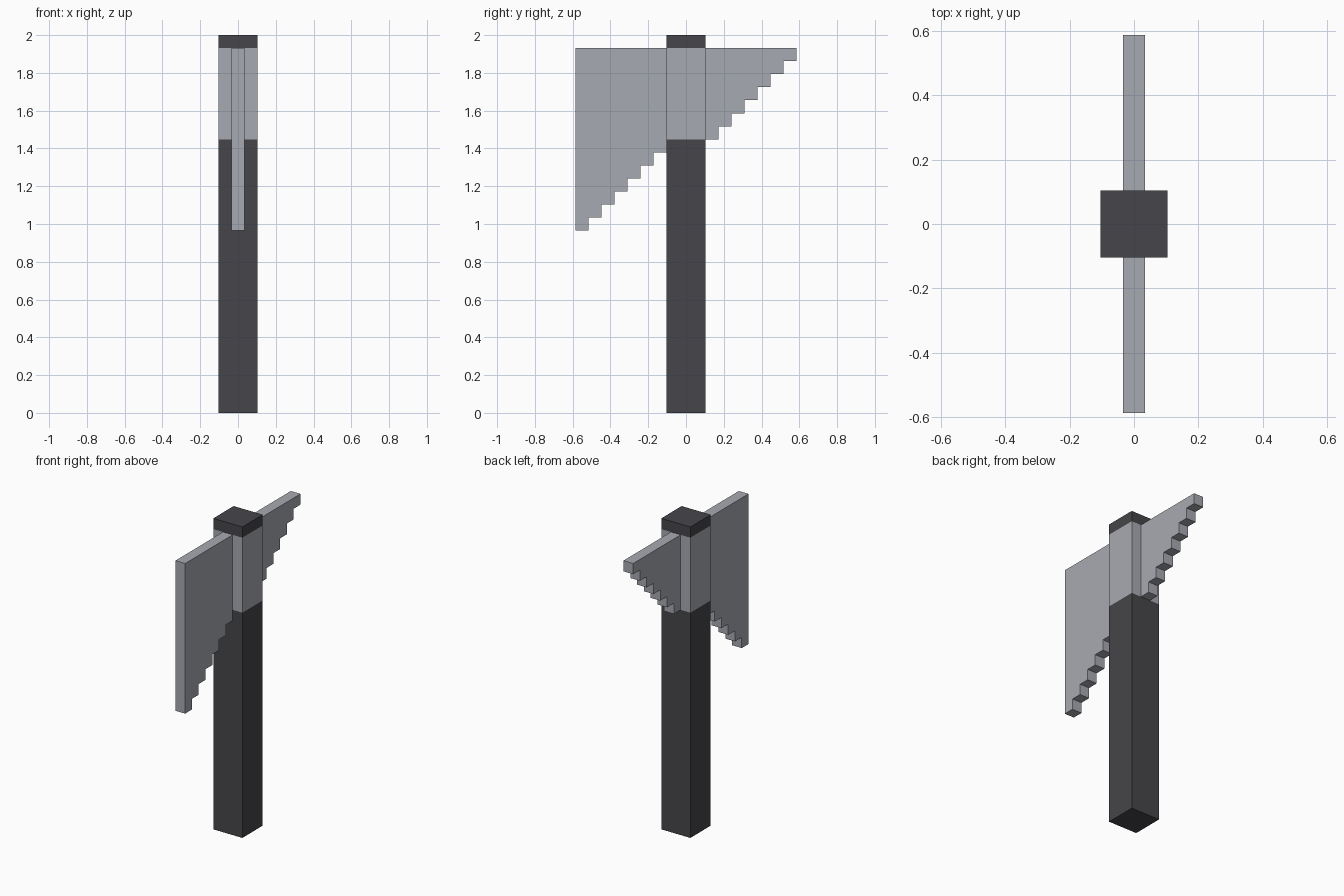
import bpy
import bmesh
from mathutils import Matrix, Vector

if "Cube" in bpy.data.objects:
    bpy.data.objects.remove(bpy.data.objects["Cube"], do_unlink=True)

U = 2 / 29  # grid unit: the whole model is 29 units tall


def make_material(name, color):
    mat = bpy.data.materials.new(name)
    mat.use_nodes = True
    mat.diffuse_color = color
    mat.node_tree.nodes["Principled BSDF"].inputs["Base Color"].default_value = color
    return mat


def add_object(name, bm, mat):
    bmesh.ops.recalc_face_normals(bm, faces=bm.faces)
    mesh = bpy.data.meshes.new(name)
    bm.to_mesh(mesh)
    bm.free()
    mesh.materials.append(mat)
    obj = bpy.data.objects.new(name, mesh)
    bpy.context.collection.objects.link(obj)
    return obj


def post_section(name, bottom, top, mat):
    """Square block of the post, three units wide."""
    bm = bmesh.new()
    bmesh.ops.create_cube(bm, size=1)
    bmesh.ops.transform(bm, verts=bm.verts, matrix=(
        Matrix.Translation((0, 0, (bottom + top) / 2 * U))
        @ Matrix.Diagonal((3 * U, 3 * U, (top - bottom) * U, 1))))
    return add_object(name, bm, mat)


def stepped_blade(name, start, steps, bottom, top, mat):
    """Flat plate with a staircase lower edge, rising towards the back."""
    profile = [(start + steps, top), (start, top)]
    for i in range(steps):
        profile += [(start + i, bottom + i), (start + i + 1, bottom + i)]
    bm = bmesh.new()
    face = bm.faces.new([bm.verts.new((-U / 2, y * U, z * U)) for y, z in profile])
    side = bmesh.ops.extrude_face_region(bm, geom=[face])
    verts = [v for v in side["geom"] if isinstance(v, bmesh.types.BMVert)]
    bmesh.ops.translate(bm, verts=verts, vec=Vector((U, 0, 0)))
    return add_object(name, bm, mat)


dark = make_material("dark grey", (0.061, 0.060, 0.068, 1))
light = make_material("light grey", (0.386, 0.402, 0.445, 1))

# Handle, collar and end cap
post_section("handle", 0, 21, dark)
post_section("collar", 21, 28, light)
post_section("end_cap", 28, 29, dark)

# Long blade at the front, short blade at the back
stepped_blade("front_blade", -8.5, 7, 14, 28, light)
stepped_blade("back_blade", 1.5, 7, 21, 28, light)
